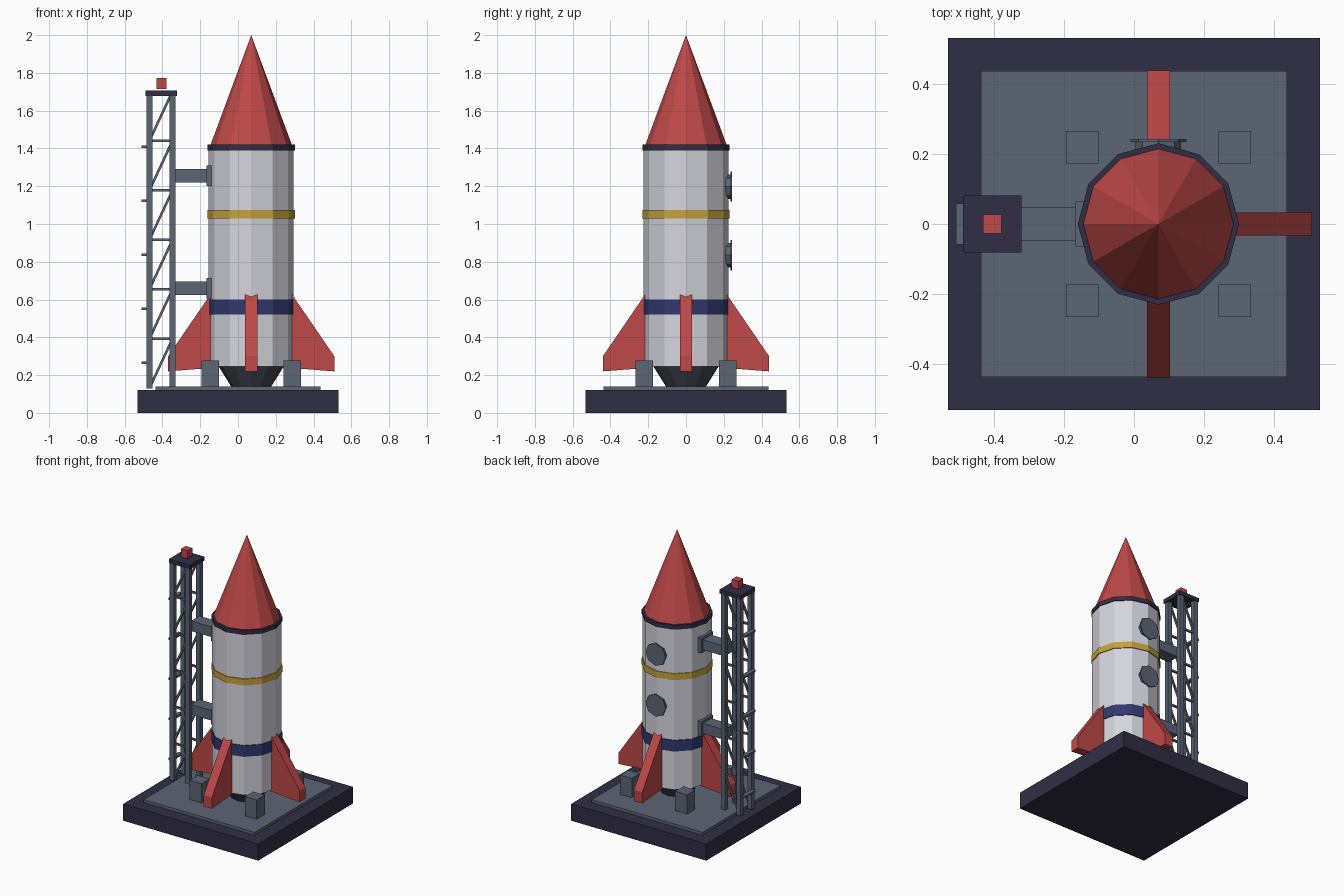
import bpy, bmesh, math
from mathutils import Vector

if "Cube" in bpy.data.objects:
    bpy.data.objects.remove(bpy.data.objects["Cube"], do_unlink=True)


def material(name, rgb):
    m = bpy.data.materials.new(name)
    m.use_nodes = True
    m.diffuse_color = (*rgb, 1)
    m.node_tree.nodes["Principled BSDF"].inputs["Base Color"].default_value = (*rgb, 1)
    return m


RED = material("red paint", (0.52, 0.065, 0.065))
WHITE = material("hull white", (0.66, 0.66, 0.72))
GREY = material("steel grey", (0.107, 0.133, 0.178))
DARK = material("dark navy", (0.03, 0.027, 0.058))
BLUE = material("band blue", (0.03, 0.04, 0.162))
GOLD = material("band gold", (0.55, 0.36, 0.045))
NOZZLE = material("nozzle grey", (0.048, 0.058, 0.076))

RX = 0.07    # rocket axis
TX = -0.408  # tower axis


def finish(name, bm, mat):
    bmesh.ops.recalc_face_normals(bm, faces=bm.faces)
    mesh = bpy.data.meshes.new(name)
    bm.to_mesh(mesh)
    bm.free()
    mesh.materials.append(mat)
    ob = bpy.data.objects.new(name, mesh)
    bpy.context.collection.objects.link(ob)
    return ob


def box(name, centre, size, mat):
    bm = bmesh.new()
    bmesh.ops.create_cube(bm, size=1)
    for v in bm.verts:
        v.co = Vector(a * b for a, b in zip(v.co, size)) + Vector(centre)
    return finish(name, bm, mat)


def span(name, x, y, z, mat):
    pairs = (x, y, z)
    return box(name, [(a + b) / 2 for a, b in pairs], [b - a for a, b in pairs], mat)


def cone(name, z0, z1, r0, r1, mat, sides=12):
    bm = bmesh.new()
    bmesh.ops.create_cone(bm, cap_ends=True, segments=sides,
                          radius1=r0, radius2=r1, depth=z1 - z0)
    bmesh.ops.remove_doubles(bm, verts=bm.verts, dist=1e-5)
    ob = finish(name, bm, mat)
    ob.location = (RX, 0, (z0 + z1) / 2)
    return ob


def bar(name, a, b, width, mat):
    a, b = Vector(a), Vector(b)
    ob = box(name, (0, 0, 0), (width, width, (b - a).length), mat)
    ob.location = (a + b) / 2
    ob.rotation_euler = (b - a).to_track_quat('Z', 'Y').to_euler()
    return ob


# Launch pad
span("pad_base", (-0.533, 0.533), (-0.533, 0.533), (0, 0.12), DARK)
span("pad_plate", (-0.438, 0.438), (-0.438, 0.438), (0.11, 0.14), GREY)
for sx in (-1, 1):
    for sy in (-1, 1):
        box("hold_down_block", (RX + sx * 0.218, sy * 0.22, 0.205),
            (0.093, 0.093, 0.145), GREY)

# Rocket hull, bands and nose
cone("engine_nozzle", 0.138, 0.25, 0.105, 0.175, NOZZLE)
cone("hull", 0.245, 1.4, 0.225, 0.225, WHITE)
cone("lower_band", 0.52, 0.6, 0.23, 0.23, BLUE)
cone("middle_band", 1.03, 1.075, 0.231, 0.231, GOLD)
cone("nose_collar", 1.39, 1.42, 0.231, 0.231, DARK)
cone("nose_cone", 1.42, 2.0, 0.215, 0, RED)

# Four fins, extruded from one profile
FIN = [(0.18, 0.24), (0.18, 0.68), (0.44, 0.3), (0.44, 0.22)]
for i in range(4):
    bm = bmesh.new()
    face = bm.faces.new([bm.verts.new((r, -0.0325, z)) for r, z in FIN])
    new = bmesh.ops.extrude_face_region(bm, geom=[face])["geom"]
    bmesh.ops.translate(bm, vec=(0, 0.065, 0),
                        verts=[v for v in new if isinstance(v, bmesh.types.BMVert)])
    fin = finish("fin", bm, RED)
    fin.location.x = RX
    fin.rotation_euler.z = i * math.pi / 2

# Portholes on the back
for z in (0.835, 1.198):
    for name, r, y0, y1 in (("porthole_seat", 0.065, 0.2, 0.236),
                            ("porthole_cover", 0.08, 0.235, 0.243)):
        ob = cone(name, y0, y1, r, r, GREY, 8)
        ob.rotation_euler = (-math.pi / 2, 0, 0)
        ob.location = (RX, (y0 + y1) / 2, z)

# Service tower legs, cap and beacon
HALF = 0.061
for sx in (-1, 1):
    for sy in (-1, 1):
        box("tower_leg", (TX + sx * HALF, sy * HALF, 0.905), (0.033, 0.033, 1.55), GREY)
box("tower_cap", (TX + 0.002, 0, 1.692), (0.167, 0.163, 0.028), DARK)
box("beacon", (TX + 0.002, 0, 1.744), (0.053, 0.053, 0.058), RED)

# Lattice on the front and back of the tower
BAY = 0.262
for i in range(6):
    low = 0.13 + i * BAY
    side = 1 if i % 2 else -1
    for y in (-HALF, HALF):
        bar("diagonal_brace", (TX + side * -HALF, y, low + BAY),
            (TX + side * HALF, y, low), 0.013, GREY) if i % 2 == 0 else \
            bar("diagonal_brace", (TX - HALF, y, low), (TX + HALF, y, low + BAY), 0.013, GREY)
        if i:
            bar("cross_brace", (TX - HALF, y, low), (TX + HALF, y, low), 0.013, GREY)

# Ladder rungs on the outer side
for i in range(5):
    box("ladder_rung", (TX - 0.087, 0, 0.265 + i * 0.286), (0.03, 0.116, 0.014), GREY)

# Access arms with pads against the hull
for z in (0.66, 1.256):
    span("access_arm", (TX + 0.07, -0.15), (-0.047, 0.047), (z - 0.036, z + 0.036), GREY)
    span("arm_pad", (-0.167, -0.14), (-0.065, 0.065), (z - 0.054, z + 0.054), GREY)
